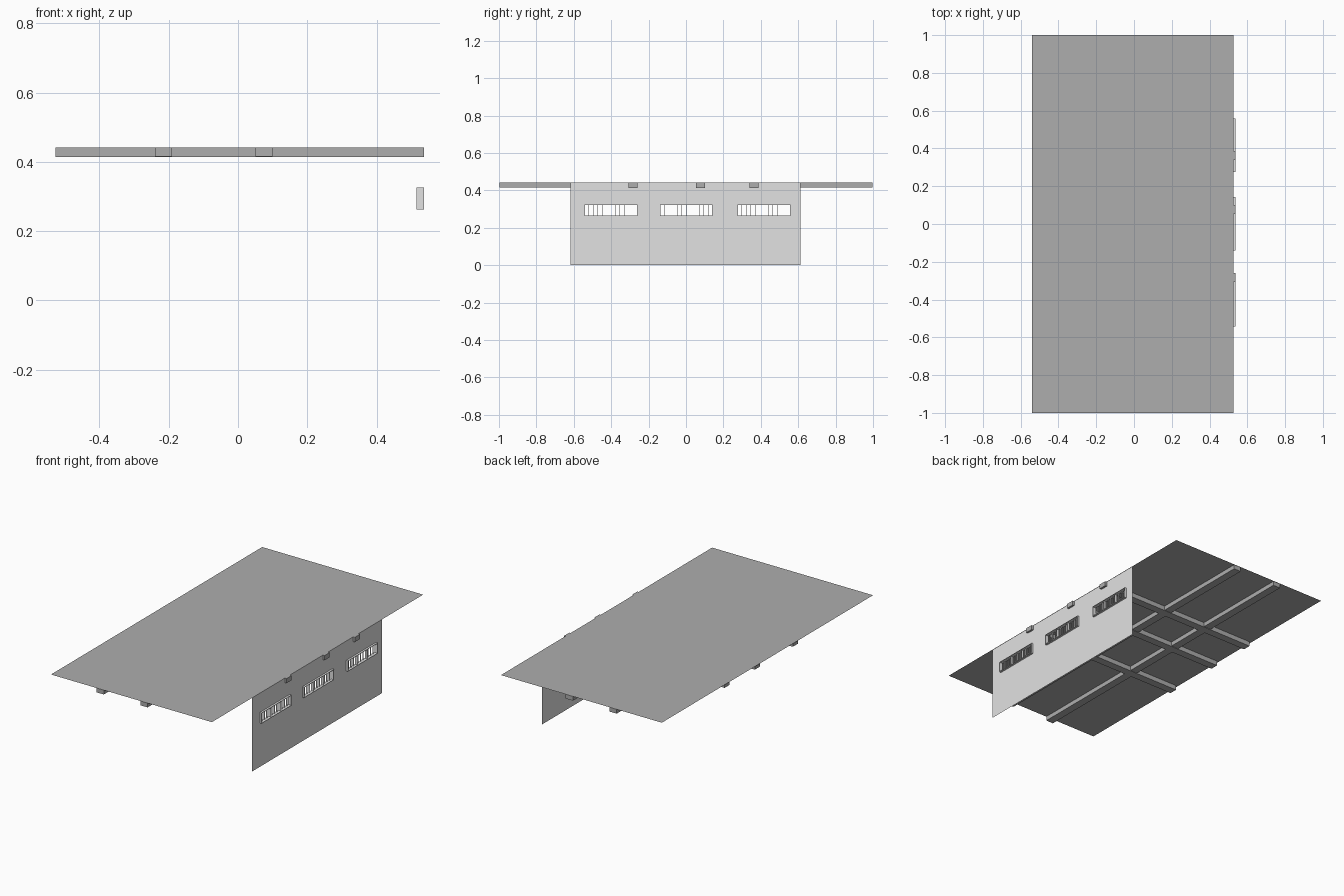
import bpy
import bmesh
from mathutils import Matrix, Vector

cube = bpy.data.objects.get("Cube")
if cube:
    bpy.data.objects.remove(cube, do_unlink=True)


def make_material(name, value):
    mat = bpy.data.materials.new(name)
    mat.use_nodes = True
    color = (value, value, value, 1)
    mat.diffuse_color = color
    mat.node_tree.nodes["Principled BSDF"].inputs["Base Color"].default_value = color
    return mat


roof_grey = make_material("roof grey", 0.42)
wall_grey = make_material("wall light grey", 0.76)


def finish(name, bm, mat):
    mesh = bpy.data.meshes.new(name)
    bm.to_mesh(mesh)
    bm.free()
    mesh.materials.append(mat)
    obj = bpy.data.objects.new(name, mesh)
    bpy.context.collection.objects.link(obj)
    return obj


def add_box(bm, low, high):
    low, high = Vector(low), Vector(high)
    matrix = Matrix.Translation((low + high) / 2) @ Matrix.Diagonal((*(high - low), 1))
    bmesh.ops.create_cube(bm, size=1, matrix=matrix)


def box(name, low, high, mat):
    bm = bmesh.new()
    add_box(bm, low, high)
    return finish(name, bm, mat)


TOP = 0.443
BEAM_LOW = 0.414
WALL_X = 0.525
SILL, HEAD = 0.262, 0.326
WINDOWS = [(-0.543, -0.26), (-0.14, 0.142), (0.275, 0.558)]

# Roof sheet
bm = bmesh.new()
corners = [(-0.54, -1), (0.527, -1), (0.527, 1), (-0.54, 1)]
bm.faces.new([bm.verts.new((x, y, TOP)) for x, y in corners])
finish("roof_sheet", bm, roof_grey)

# Beams across the roof, with ends passing through the wall
for i, y in enumerate((-0.283, 0.077, 0.363)):
    box(f"cross_beam_{i + 1}", (-0.527, y - 0.024, BEAM_LOW),
        (0.537, y + 0.024, TOP - 0.001), roof_grey)

# Beams along the roof
for i, x in enumerate((-0.215, 0.075)):
    box(f"long_beam_{i + 1}", (x - 0.024, -0.998, BEAM_LOW + 0.002),
        (x + 0.024, 0.998, TOP - 0.001), roof_grey)

# Wall sheet, a grid of cells that leaves the window openings out
bm = bmesh.new()
ys = [-0.617] + [y for span in WINDOWS for y in span] + [0.612]
zs = [0, SILL, HEAD, TOP]
grid = [[bm.verts.new((WALL_X, y, z)) for z in zs] for y in ys]
for i in range(len(ys) - 1):
    for j in range(len(zs) - 1):
        if j == 1 and i % 2 == 1:
            continue
        bm.faces.new((grid[i][j], grid[i + 1][j], grid[i + 1][j + 1], grid[i][j + 1]))
finish("wall_sheet", bm, wall_grey)

# Window frames with upright bars
RIM = 0.003
BACK, FRONT = 0.515, 0.537
PANES = 12
for n, (y0, y1) in enumerate(WINDOWS):
    bm = bmesh.new()
    for z in (SILL, HEAD - RIM):
        add_box(bm, (BACK, y0, z), (FRONT, y1, z + RIM))
    for y in (y0, y1 - RIM):
        add_box(bm, (BACK, y, SILL + RIM), (FRONT, y + RIM, HEAD - RIM))
    finish(f"window_frame_{n + 1}", bm, wall_grey)

    bm = bmesh.new()
    for k in range(1, PANES):
        y = y0 + (y1 - y0) * k / PANES
        main = k % 4 == 0
        half = 0.0012 if main else 0.0007
        depth = 0.016 if main else 0.008
        add_box(bm, (BACK + 0.002, y - half, SILL + RIM),
                (BACK + 0.002 + depth, y + half, HEAD - RIM))
    finish(f"window_bars_{n + 1}", bm, wall_grey)
